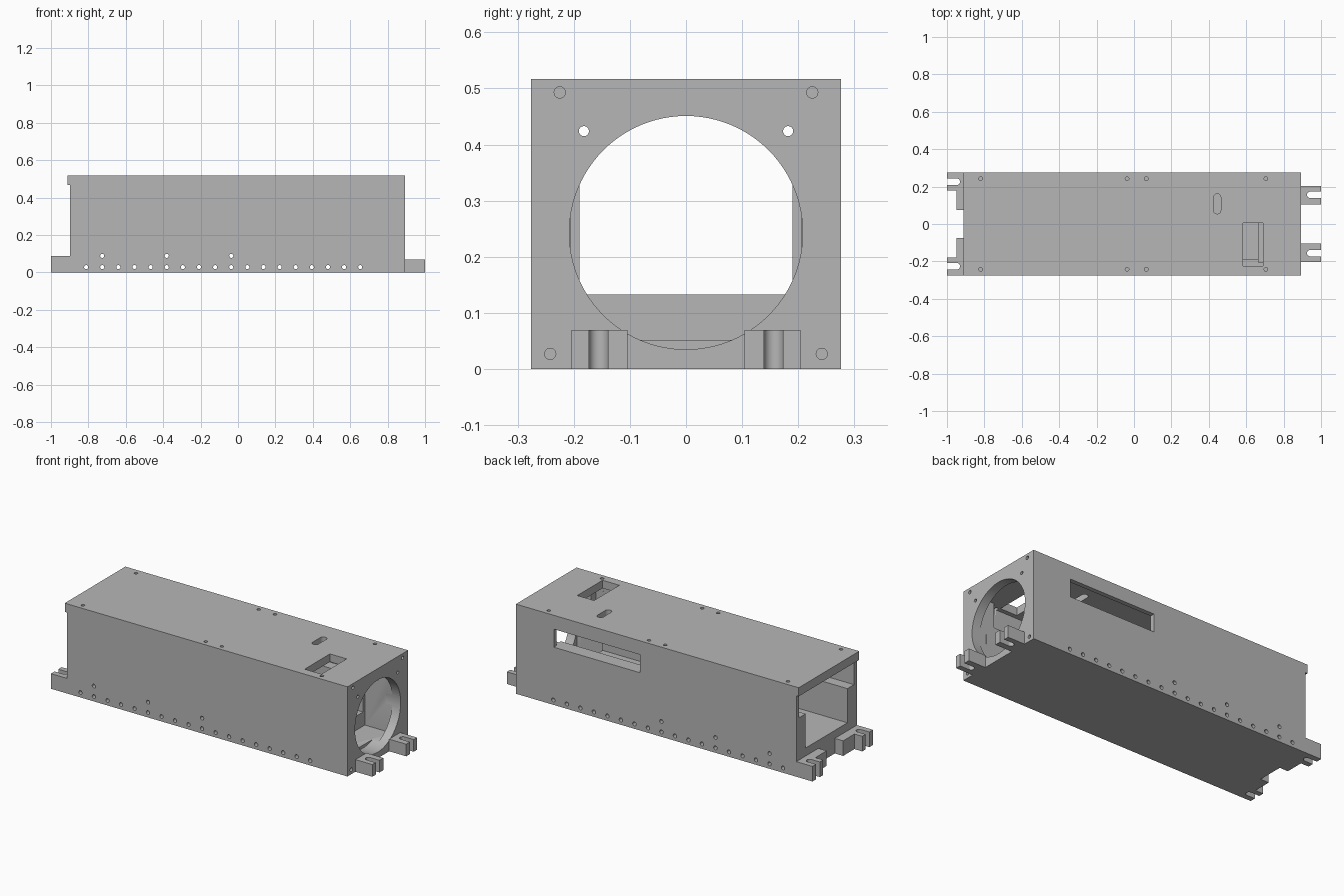
import bpy
from math import pi
from mathutils import Matrix, Vector

if "Cube" in bpy.data.objects:
    bpy.data.objects.remove(bpy.data.objects["Cube"], do_unlink=True)

grey = bpy.data.materials.new("plain_grey")
grey.use_nodes = True
grey.diffuse_color = (0.47, 0.47, 0.47, 1)
grey.node_tree.nodes["Principled BSDF"].inputs["Base Color"].default_value = (0.47, 0.47, 0.47, 1)


def box(name, x, y, z):
    """Box from (min, max) ranges."""
    bpy.ops.mesh.primitive_cube_add(size=1)
    ob = bpy.context.object
    ob.name = name
    size = [r[1] - r[0] for r in (x, y, z)]
    mid = Vector([(r[0] + r[1]) / 2 for r in (x, y, z)])
    ob.data.transform(Matrix.Translation(mid) @ Matrix.Diagonal((*size, 1)))
    ob.data.materials.append(grey)
    return ob


def rod(name, axis, centre, radius, length, sides=20):
    """Cylinder along one axis, centred on a point."""
    bpy.ops.mesh.primitive_cylinder_add(radius=radius, depth=length, vertices=sides)
    ob = bpy.context.object
    ob.name = name
    turn = {"x": Matrix.Rotation(pi / 2, 4, "Y"), "y": Matrix.Rotation(pi / 2, 4, "X"),
            "z": Matrix.Identity(4)}[axis]
    ob.data.transform(Matrix.Translation(Vector(centre)) @ turn)
    ob.data.materials.append(grey)
    return ob


def join(parts):
    bpy.ops.object.select_all(action="DESELECT")
    for p in parts:
        p.select_set(True)
    bpy.context.view_layer.objects.active = parts[0]
    bpy.ops.object.join()
    return parts[0]


def combine(ob, cutter, operation="DIFFERENCE"):
    """Apply a boolean and remove the helper."""
    cutter.hide_render = True
    mod = ob.modifiers.new("combine", "BOOLEAN")
    mod.operation = operation
    mod.solver = "EXACT"
    mod.object = cutter
    bpy.ops.object.select_all(action="DESELECT")
    ob.select_set(True)
    bpy.context.view_layer.objects.active = ob
    bpy.ops.object.modifier_apply(modifier=mod.name)
    bpy.data.objects.remove(cutter, do_unlink=True)


def smooth(ob):
    bpy.ops.object.select_all(action="DESELECT")
    ob.select_set(True)
    bpy.context.view_layer.objects.active = ob
    bpy.ops.object.shade_smooth_by_angle(angle=pi / 6)


# Housing shell
housing = box("housing", (-0.897, 0.892), (-0.276, 0.276), (0, 0.517))

# Inner channel, wider upper channel, end chamber and round opening
combine(housing, box("channel", (-1.1, 0.70), (-0.19, 0.19), (0.133, 0.47)))
combine(housing, box("upper_channel", (-1.2, 0.75), (-0.25, 0.25), (0.33, 0.471)))
combine(housing, box("end_chamber", (0.665, 0.84), (-0.206, 0.206), (0.052, 0.4705)))
combine(housing, rod("round_opening", "x", (0.9, 0, 0.243), 0.208, 0.2, 96))

# Rear window, lid window and lid slot
combine(housing, box("rear_window", (0.10, 0.65), (0.18, 0.4), (0.333, 0.437)))
combine(housing, box("lid_window", (0.583, 0.69), (-0.225, 0.005), (0.4, 0.6)))
lid_slot = box("lid_slot", (0.426, 0.464), (0.073, 0.142), (0.4, 0.6))
for y in (0.073, 0.142):
    combine(lid_slot, rod("slot_end", "z", (0.445, y, 0.5), 0.019, 0.2, 32), "UNION")
combine(housing, lid_slot)

# Rows of cross holes along the sides
holes = [rod("hole", "y", (-0.812 + 0.0862 * i, 0, 0.028), 0.011, 0.7) for i in range(18)]
holes += [rod("hole", "y", (x, 0, 0.088), 0.011, 0.7) for x in (-0.726, -0.381, -0.036)]

# Screw holes in the end plate and lid
for s in (-1, 1):
    holes.append(rod("hole", "x", (0.89, s * 0.225, 0.493), 0.01, 0.14))
    holes.append(rod("hole", "x", (0.89, s * 0.242, 0.027), 0.01, 0.14))
    holes.append(rod("hole", "x", (0.89, s * 0.182, 0.424), 0.009, 0.16))
    for x in (-0.82, -0.037, 0.066, 0.705):
        holes.append(rod("hole", "z", (x, s * 0.242, 0.5), 0.01, 0.12))
combine(housing, join(holes))
smooth(housing)

# Overhanging lip of the lid
box("lid_lip", (-0.912, -0.897), (-0.276, 0.276), (0.467, 0.517))


def slot_foot(name, x, y, top, slot_y, slot_end, out):
    """Mounting foot with a round-ended open slot; out is the outward x direction."""
    foot = box(name, x, y, (0, top))
    r = 0.017
    xs = sorted((slot_end + out * r, out * 1.1))
    cut = box("slot", xs, (slot_y - r, slot_y + r), (-0.1, 0.2))
    combine(cut, rod("slot_end", "z", (slot_end + out * r, slot_y, 0.05), r, 0.3, 32), "UNION")
    combine(foot, cut)
    smooth(foot)


# Mounting feet on both ends
for s, side in ((-1, "front"), (1, "back")):
    slot_foot(side + "_end_foot", (0.892, 1), sorted((s * 0.104, s * 0.204)), 0.07,
              s * 0.156, 0.925, 1)
    slot_foot(side + "_corner_foot", (-1, -0.897), sorted((s * 0.178, s * 0.276)), 0.087,
              s * 0.226, -0.93, -1)
    box(side + "_foot_block", (-0.95, -0.897), sorted((s * 0.075, s * 0.178)), (0, 0.087))
